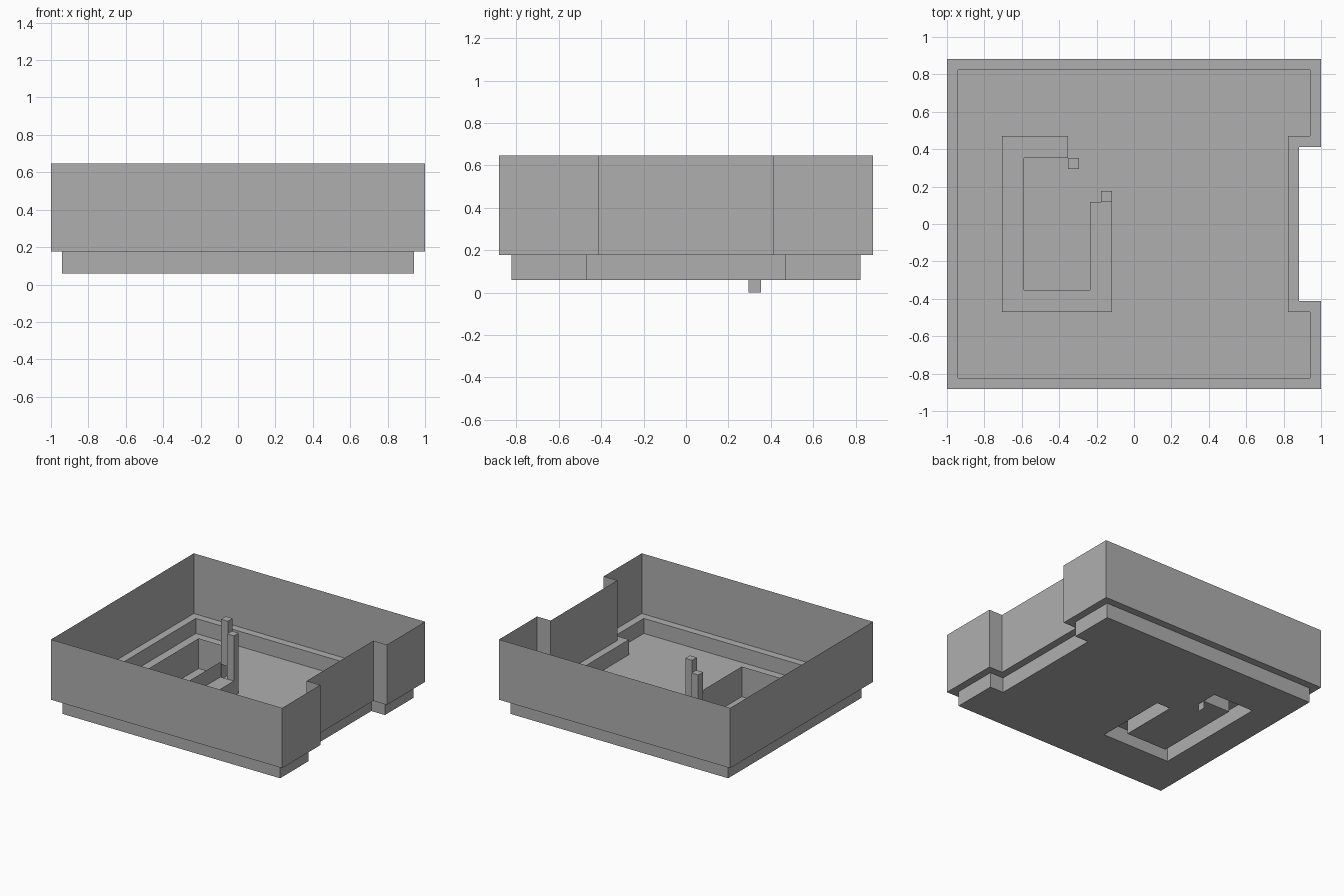
import bpy, bmesh

if "Cube" in bpy.data.objects:
    bpy.data.objects.remove(bpy.data.objects["Cube"])

U = 1 / 17  # the model sits on a regular grid of 1/17 unit

grey = bpy.data.materials.new("light_grey")
grey.diffuse_color = (0.43, 0.43, 0.43, 1)
grey.use_nodes = True
grey.node_tree.nodes["Principled BSDF"].inputs["Base Color"].default_value = grey.diffuse_color


def finish(name, bm):
    me = bpy.data.meshes.new(name)
    bm.to_mesh(me)
    bm.free()
    me.materials.append(grey)
    ob = bpy.data.objects.new(name, me)
    bpy.context.collection.objects.link(ob)
    return ob


def ring(bm, pts, z):
    return [bm.verts.new((x * U, y * U, z * U)) for x, y in pts]


def bridge(bm, a, b, closed=True):
    n = len(a)
    for i in range(n if closed else n - 1):
        j = (i + 1) % n
        bm.faces.new((a[i], a[j], b[j], b[i]))


def outline(x, y, notch_x, notch_y):
    """Rectangle with a notch in its right side."""
    return [(-x, -y), (x, -y), (x, -notch_y), (notch_x, -notch_y),
            (notch_x, notch_y), (x, notch_y), (x, y), (-x, y)]


def loop_edges(bm, vs):
    for i, v in enumerate(vs):
        e = (v, vs[(i + 1) % len(vs)])
        if not bm.edges.get(e):
            bm.edges.new(e)
    return [bm.edges.get((v, vs[(i + 1) % len(vs)])) for i, v in enumerate(vs)]


outer = outline(17, 15, 15, 7)
inner = outline(16, 14, 14, 8)
kerb = [(-6, 8), (-12, 8), (-12, -8), (-2, -8), (-2, 2),
        (-4, 2), (-4, -6), (-10, -6), (-10, 6), (-6, 6)]

# outer wall, ledge and lower wall
bm = bmesh.new()
top, step = ring(bm, outer, 11), ring(bm, outer, 3)
ledge, foot = ring(bm, inner, 3), ring(bm, inner, 1)
bridge(bm, step, top)
bridge(bm, ledge, step)
bridge(bm, foot, ledge)
finish("outer_wall", bm)

# floor, open under the hollow kerb
bm = bmesh.new()
edges = loop_edges(bm, ring(bm, inner, 1)) + loop_edges(bm, ring(bm, kerb, 1))
bmesh.ops.triangle_fill(bm, use_beauty=True, edges=edges, normal=(0, 0, 1))
finish("floor", bm)

# hollow kerb around the small pen
bm = bmesh.new()
low, high = ring(bm, kerb, 1), ring(bm, kerb, 3)
bridge(bm, low, high)
bm.faces.new(high)
finish("pen_kerb", bm)

# thin wall standing on the inner edge of the kerb
bm = bmesh.new()
path = kerb[5:]
bridge(bm, ring(bm, path, 3), ring(bm, path, 5), closed=False)
finish("pen_wall", bm)


# gate posts
def post(name, x, y, z0, z1):
    bm = bmesh.new()
    sq = [(x, y), (x + 1, y), (x + 1, y + 1), (x, y + 1)]
    a, b = ring(bm, sq, z0), ring(bm, sq, z1)
    bridge(bm, a, b)
    bm.faces.new(b)
    bm.faces.new(a[::-1])
    return finish(name, bm)


post("gate_post_back", -6, 5, 3, 9)
post("gate_post_front", -3, 2, 1, 9)

# flat tab running from the back post down through the floor
bm = bmesh.new()
tab = [(-6, 5), (-6, 6)]
bridge(bm, ring(bm, tab, 0), ring(bm, tab, 3), closed=False)
finish("post_tab", bm)
